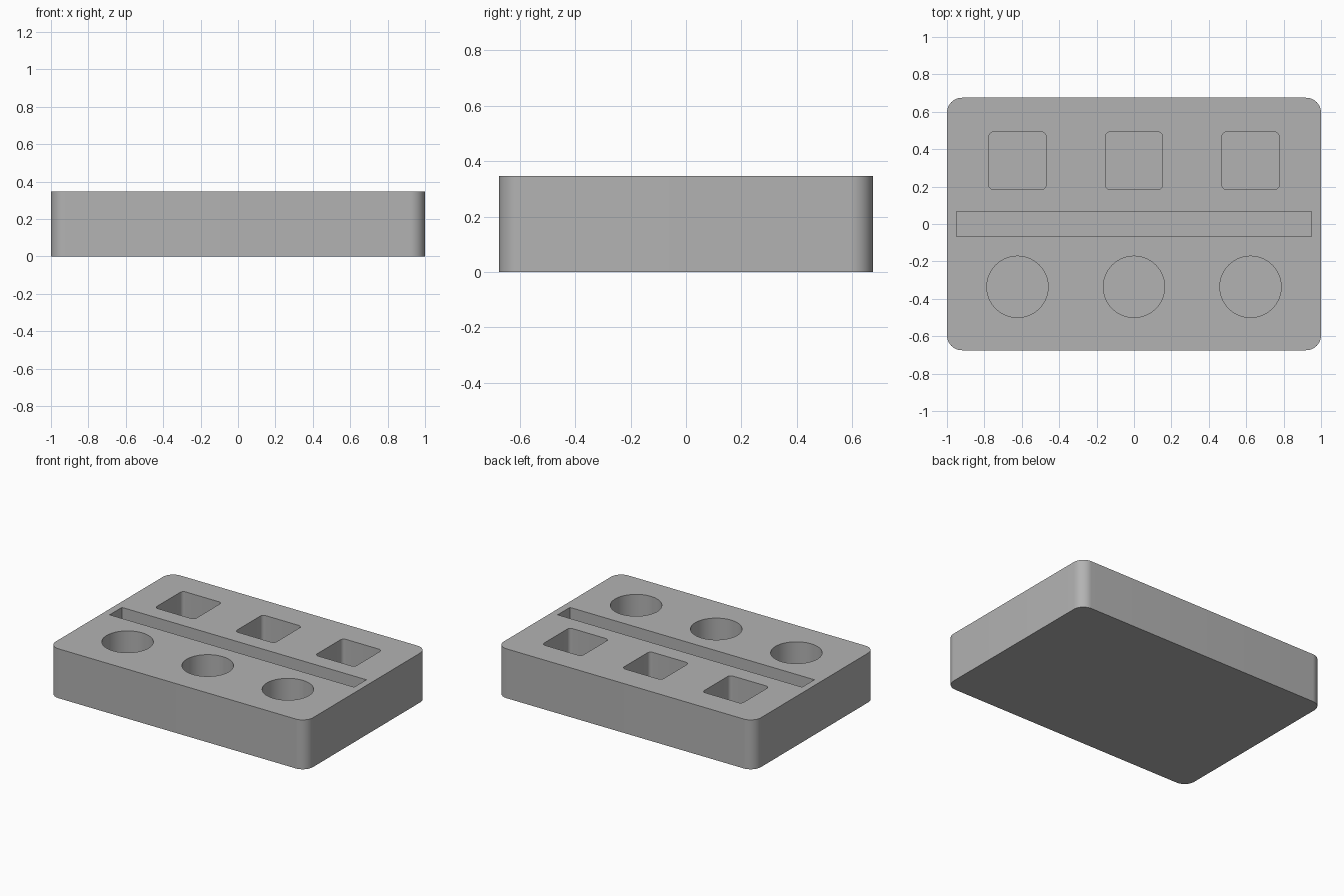
import bpy, bmesh, math

if "Cube" in bpy.data.objects:
    bpy.data.objects.remove(bpy.data.objects["Cube"])

HEIGHT, FLOOR = 0.347, 0.075      # block height, floor thickness under the pockets


def rounded_rect(w, d, r, steps=12):
    """Outline of a rectangle with rounded corners, counter-clockwise."""
    if r == 0:
        return [(-w / 2, -d / 2), (w / 2, -d / 2), (w / 2, d / 2), (-w / 2, d / 2)]
    pts = []
    for k, (sx, sy) in enumerate([(1, 1), (-1, 1), (-1, -1), (1, -1)]):
        for i in range(steps + 1):
            a = math.radians(90) * (k + i / steps)
            pts.append((sx * (w / 2 - r) + r * math.cos(a),
                        sy * (d / 2 - r) + r * math.sin(a)))
    return pts


def circle(r, n=64):
    return [(r * math.cos(math.tau * i / n), r * math.sin(math.tau * i / n)) for i in range(n)]


def add_prism(bm, outline, z0, z1, x=0, y=0):
    """Upright prism from a flat outline."""
    face = bm.faces.new([bm.verts.new((px + x, py + y, z0)) for px, py in outline])
    top = bmesh.ops.extrude_face_region(bm, geom=[face])["geom"]
    for v in top:
        if isinstance(v, bmesh.types.BMVert):
            v.co.z = z1


def make_object(name, bm):
    bmesh.ops.recalc_face_normals(bm, faces=bm.faces)
    mesh = bpy.data.meshes.new(name)
    bm.to_mesh(mesh)
    bm.free()
    obj = bpy.data.objects.new(name, mesh)
    bpy.context.collection.objects.link(obj)
    return obj


grey = bpy.data.materials.new("grey")
grey.diffuse_color = (0.45, 0.45, 0.45, 1)
grey.use_nodes = True
grey.node_tree.nodes["Principled BSDF"].inputs["Base Color"].default_value = grey.diffuse_color

# Block with rounded upright corners
bm = bmesh.new()
add_prism(bm, rounded_rect(2.0, 1.35, 0.08), 0, HEIGHT)
block = make_object("holder_block", bm)
block.data.materials.append(grey)

# Pockets: square row at the back, round row at the front, long slot between
bm = bmesh.new()
for x in (-0.623, 0, 0.623):
    add_prism(bm, rounded_rect(0.307, 0.307, 0.025, 6), FLOOR, HEIGHT + 0.1, x, 0.338)
    add_prism(bm, circle(0.164), FLOOR, HEIGHT + 0.1, x, -0.336)
add_prism(bm, rounded_rect(1.9, 0.136, 0), FLOOR, HEIGHT + 0.1)
cutter = make_object("pocket_cutter", bm)
cutter.data.materials.append(grey)
cutter.hide_render = True

# Cut the pockets, then smooth only the curved walls
cut = block.modifiers.new("pockets", 'BOOLEAN')
cut.operation = 'DIFFERENCE'
cut.solver = 'EXACT'
cut.object = cutter
bpy.context.view_layer.objects.active = block
block.select_set(True)
bpy.ops.object.modifier_apply(modifier=cut.name)
bpy.data.objects.remove(cutter)
bpy.ops.object.shade_smooth_by_angle(angle=math.radians(30))
